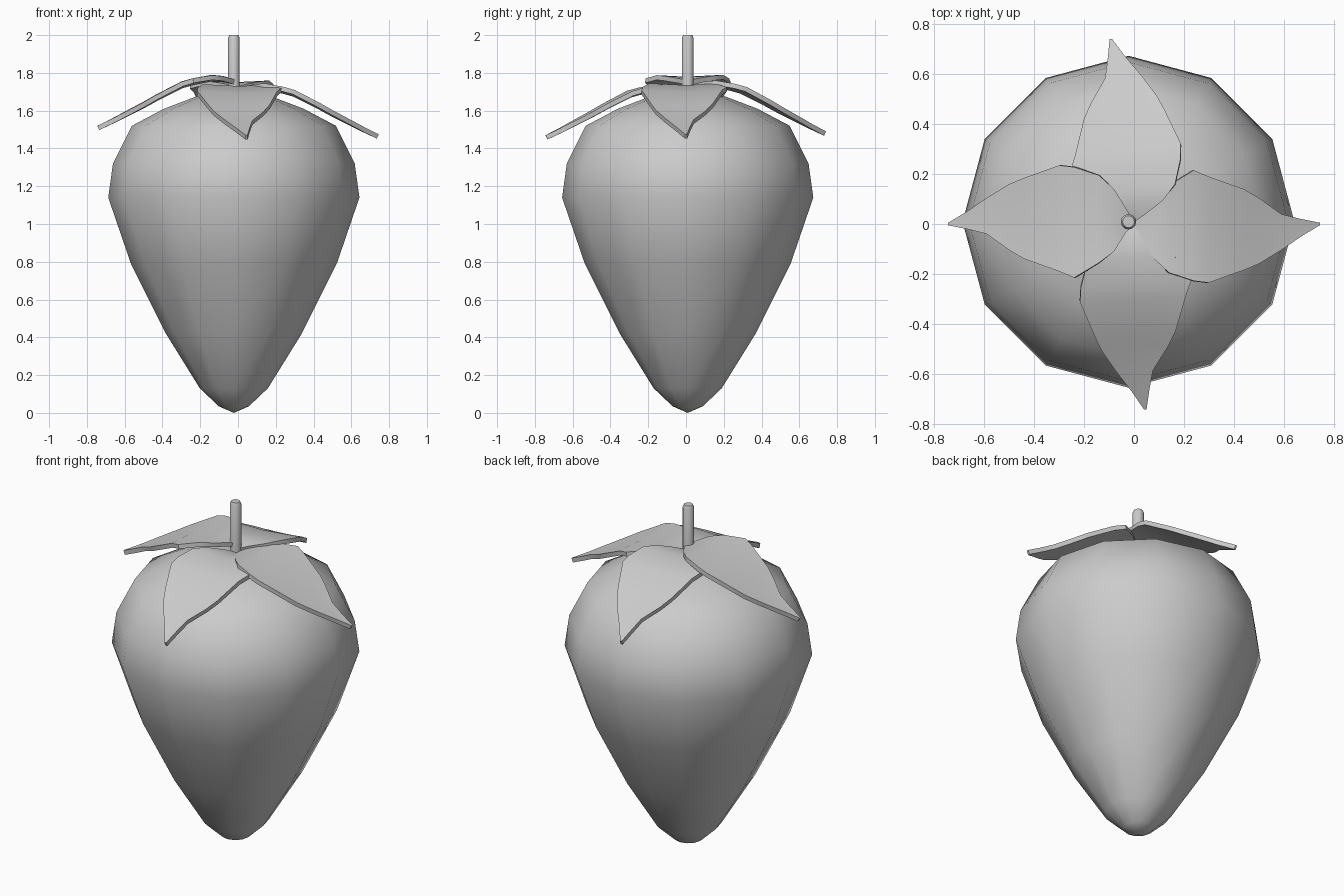
import bpy
from math import sin, cos, pi, radians

if "Cube" in bpy.data.objects:
    bpy.data.objects.remove(bpy.data.objects["Cube"])

CX, CY = -0.022, 0.009  # axis of fruit and stem


def make_object(name, verts, faces):
    mesh = bpy.data.meshes.new(name)
    mesh.from_pydata(verts, [], faces)
    mesh.update()
    for p in mesh.polygons:
        p.use_smooth = True
    ob = bpy.data.objects.new(name, mesh)
    bpy.context.collection.objects.link(ob)
    return ob


def lathe(name, profile, sides):
    """Revolve (radius, z) points; first and last are poles on the axis."""
    verts = [(CX, CY, profile[0][1])]
    for r, z in profile[1:-1]:
        verts += [(CX + r * cos(2 * pi * i / sides), CY + r * sin(2 * pi * i / sides), z)
                  for i in range(sides)]
    verts.append((CX, CY, profile[-1][1]))
    last, rings, faces = len(verts) - 1, len(profile) - 2, []
    for i in range(sides):
        j = (i + 1) % sides
        faces.append((0, 1 + j, 1 + i))
        for k in range(rings - 1):
            a, b = 1 + k * sides, 1 + (k + 1) * sides
            faces.append((a + i, a + j, b + j, b + i))
        top = 1 + (rings - 1) * sides
        faces.append((top + i, top + j, last))
    return make_object(name, verts, faces)


# Fruit body
lathe("berry_body", [(0, 0), (0.08, 0.035), (0.18, 0.13), (0.36, 0.42), (0.545, 0.79),
                     (0.665, 1.14), (0.64, 1.32), (0.54, 1.52), (0.37, 1.61),
                     (0.2, 1.675), (0, 1.69)], 12)

# Stem
stem = lathe("stem", [(0, 1.66), (0.031, 1.66), (0.031, 1.985), (0.024, 2.0), (0, 2.0)], 12)
bpy.context.view_layer.objects.active = stem
stem.select_set(True)
bpy.ops.object.shade_smooth_by_angle(angle=radians(40))

# Leaf stations: distance from centre, left edge, right edge, height
STATIONS = [(0.0, 0.006, -0.006, 1.71), (0.03, 0.06, -0.03, 1.722), (0.08, 0.14, -0.11, 1.732),
            (0.14, 0.195, -0.155, 1.735), (0.24, 0.228, -0.215, 1.715), (0.30, 0.235, -0.19, 1.698),
            (0.44, 0.185, -0.14, 1.628), (0.50, 0.16, -0.105, 1.595), (0.59, 0.105, -0.04, 1.55),
            (0.67, 0.05, -0.02, 1.51), (0.745, 0.005, -0.005, 1.475)]


def leaf(name, angle, dx, dz):
    a = radians(angle)
    verts, faces = [], []
    for d, up, lo, z in STATIONS:
        for w in (up, 0, lo):
            # Slight upward cup towards the edges; the leaf is drawn along -x
            x, y = -d, w
            verts.append((x * cos(a) - y * sin(a) + dx, x * sin(a) + y * cos(a),
                          z + 0.05 * abs(w) + dz))
    for k in range(len(STATIONS) - 1):
        for c in range(2):
            i = 3 * k + c
            faces.append((i, i + 3, i + 4, i + 1))
    ob = make_object(name, verts, faces)
    if ob.data.polygons[8].normal.z < 0:
        ob.data.flip_normals()
    mod = ob.modifiers.new("thickness", 'SOLIDIFY')
    mod.thickness = 0.025
    mod.offset = -1
    bpy.ops.object.select_all(action='DESELECT')
    bpy.context.view_layer.objects.active = ob
    ob.select_set(True)
    bpy.ops.object.modifier_apply(modifier=mod.name)
    bpy.ops.object.shade_smooth_by_angle(angle=radians(40))


# Four leaves of the crown
leaf("leaf_left", 0, 0, 0.045)
leaf("leaf_front", 93.5, 0, -0.005)
leaf("leaf_right", 180, 0, 0.0)
leaf("leaf_back", -84, -0.015, 0.015)
